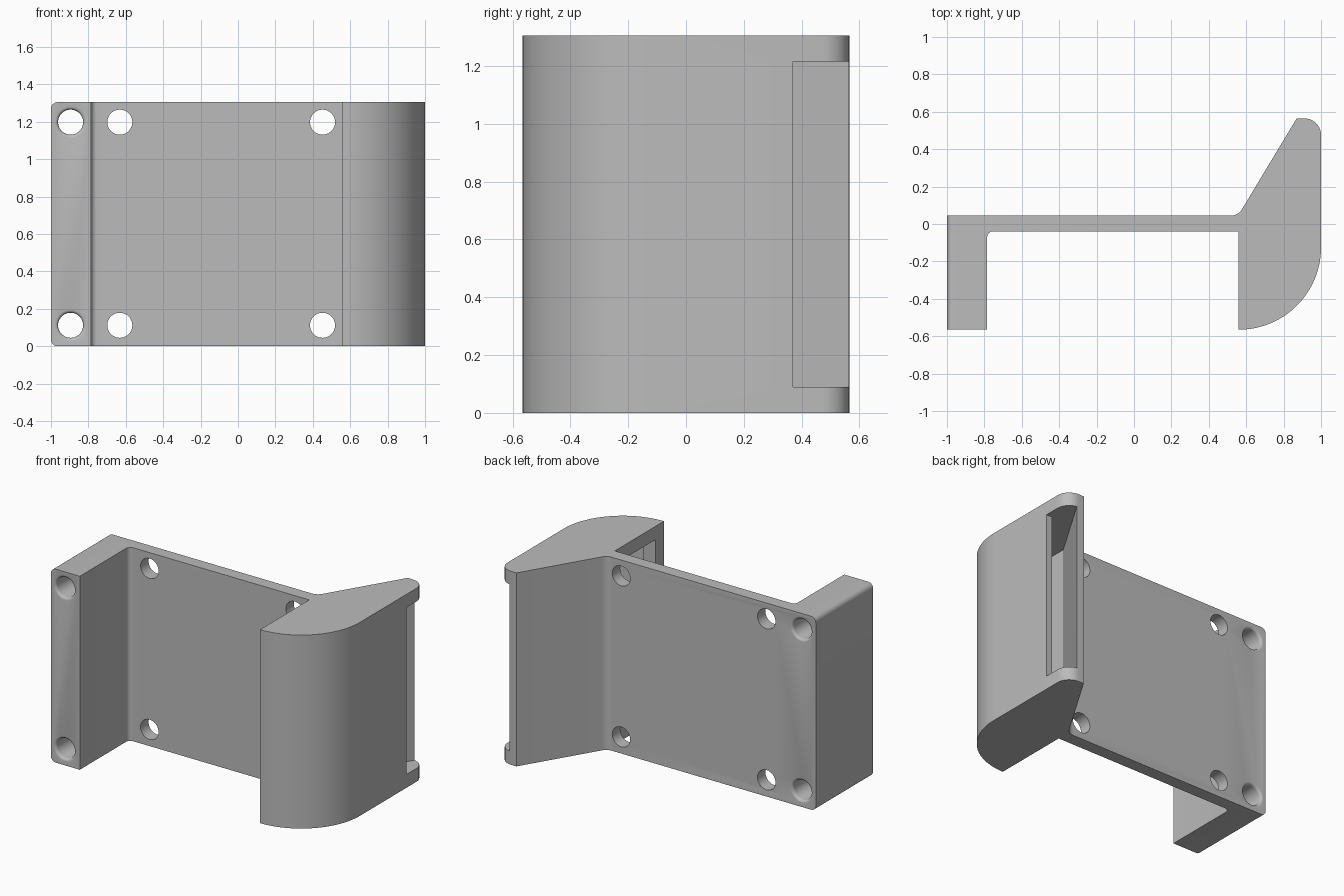
import bpy, bmesh
from math import radians, cos, sin
from mathutils import Matrix

cube = bpy.data.objects.get("Cube")
if cube:
    bpy.data.objects.remove(cube, do_unlink=True)

HEIGHT, RIM = 1.305, 0.09
FRONT, BACK = -0.565, 0.565

grey = bpy.data.materials.new("light grey")
grey.use_nodes = True
colour = (0.5, 0.5, 0.5, 1)
grey.diffuse_color = colour
grey.node_tree.nodes["Principled BSDF"].inputs["Base Color"].default_value = colour


def arc(cx, cy, r, start, end, steps=8):
    angles = [radians(start + (end - start) * i / steps) for i in range(steps + 1)]
    return [(cx + r * cos(a), cy + r * sin(a)) for a in angles]


def to_object(name, bm):
    bmesh.ops.recalc_face_normals(bm, faces=bm.faces)
    mesh = bpy.data.meshes.new(name)
    bm.to_mesh(mesh)
    bm.free()
    mesh.materials.append(grey)
    obj = bpy.data.objects.new(name, mesh)
    bpy.context.collection.objects.link(obj)
    return obj


def prism(outline, low, high):
    bm = bmesh.new()
    face = bm.faces.new([bm.verts.new((x, y, low)) for x, y in outline])
    extruded = bmesh.ops.extrude_face_region(bm, geom=[face])["geom"]
    top = [v for v in extruded if isinstance(v, bmesh.types.BMVert)]
    bmesh.ops.translate(bm, verts=top, vec=(0, 0, high - low))
    return bm


def lathe_cutter(name, x, z, stations):
    """Round cutter along y from (y, radius) stations."""
    bm = bmesh.new()
    n = 40
    rings = [[bm.verts.new((x + px, y, z + pz)) for px, pz in arc(0, 0, r, 0, 360, n)[:-1]]
             for y, r in stations]
    for a, b in zip(rings, rings[1:]):
        for i in range(n):
            j = (i + 1) % n
            bm.faces.new((a[i], a[j], b[j], b[i]))
    bm.faces.new(rings[0])
    bm.faces.new(rings[-1])
    return to_object(name, bm)


def cut(target, cutter):
    mod = target.modifiers.new(cutter.name, "BOOLEAN")
    mod.operation, mod.solver, mod.object = "DIFFERENCE", "EXACT", cutter
    bpy.context.view_layer.objects.active = target
    bpy.ops.object.modifier_apply(modifier=mod.name)
    bpy.data.objects.remove(cutter, do_unlink=True)


# Body: plate, solid end block and curved end in one profile
outline = [(-1, FRONT), (-0.785, FRONT)]
outline += arc(-0.755, -0.07, 0.03, 180, 90, 6)
outline += [(0.56, -0.04), (0.56, FRONT)]
outline += arc(0.56, -0.125, 0.44, -90, 0, 32)[1:]
outline += arc(0.91, 0.475, 0.09, 0, 90, 10)
outline += [(0.87, BACK)]
outline += arc(0.52, 0.11, 0.065, -30, -90, 6)
outline += [(-1, 0.045)]
bm = prism(outline, 0, HEIGHT)

# Rounded outer corners of the end block
corners = [e for e in bm.edges if all(v.co.x < -0.99 for v in e.verts)
           and abs(e.verts[0].co.z - e.verts[1].co.z) < 0.01]
bmesh.ops.bevel(bm, geom=corners, offset=0.035, segments=6, profile=0.5, affect="EDGES")
body = to_object("bracket_body", bm)

# Hollow of the curved end, open at its back corner
hollow = [(0.65, 0.11), (0.65, -0.5)]
hollow += arc(0.56, -0.125, 0.395, -72, 0, 20)
hollow += [(0.955, 0.37), (1.1, 0.37), (1.1, 0.6), (0.945, 0.6)]
cut(body, to_object("hollow_cutter", prism(hollow, RIM, HEIGHT - RIM)))

# Window from the inner wall into the hollow
window = [(0.5, -0.475), (0.7, -0.475), (0.7, -0.085), (0.5, -0.085)]
cut(body, to_object("window_cutter", prism(window, RIM, HEIGHT - RIM)))

# Screw holes; the long ones in the end block have rounded mouths
R, F = 0.067, 0.017
front_mouth = [(FRONT + F - F * sin(radians(a)), R + F - F * cos(radians(a)))
               for a in (90, 67, 45, 22, 0)]
back_mouth = [(0.045 - F + F * sin(radians(a)), R + F - F * cos(radians(a)))
              for a in (0, 22, 45, 67, 90)]
long_hole = [(FRONT - 0.1, R + F)] + front_mouth + back_mouth + [(0.2, R + F)]
plain_hole = [(-0.2, R), (0.2, R)]
for z in (0.112, HEIGHT - 0.107):
    for x, stations in ((-0.895, long_hole), (-0.632, plain_hole), (0.452, plain_hole)):
        cut(body, lathe_cutter("hole_cutter", x, z, stations))

# Smooth curves, sharp edges
bpy.ops.object.select_all(action="DESELECT")
body.select_set(True)
bpy.context.view_layer.objects.active = body
bpy.ops.object.shade_smooth_by_angle(angle=radians(30))
